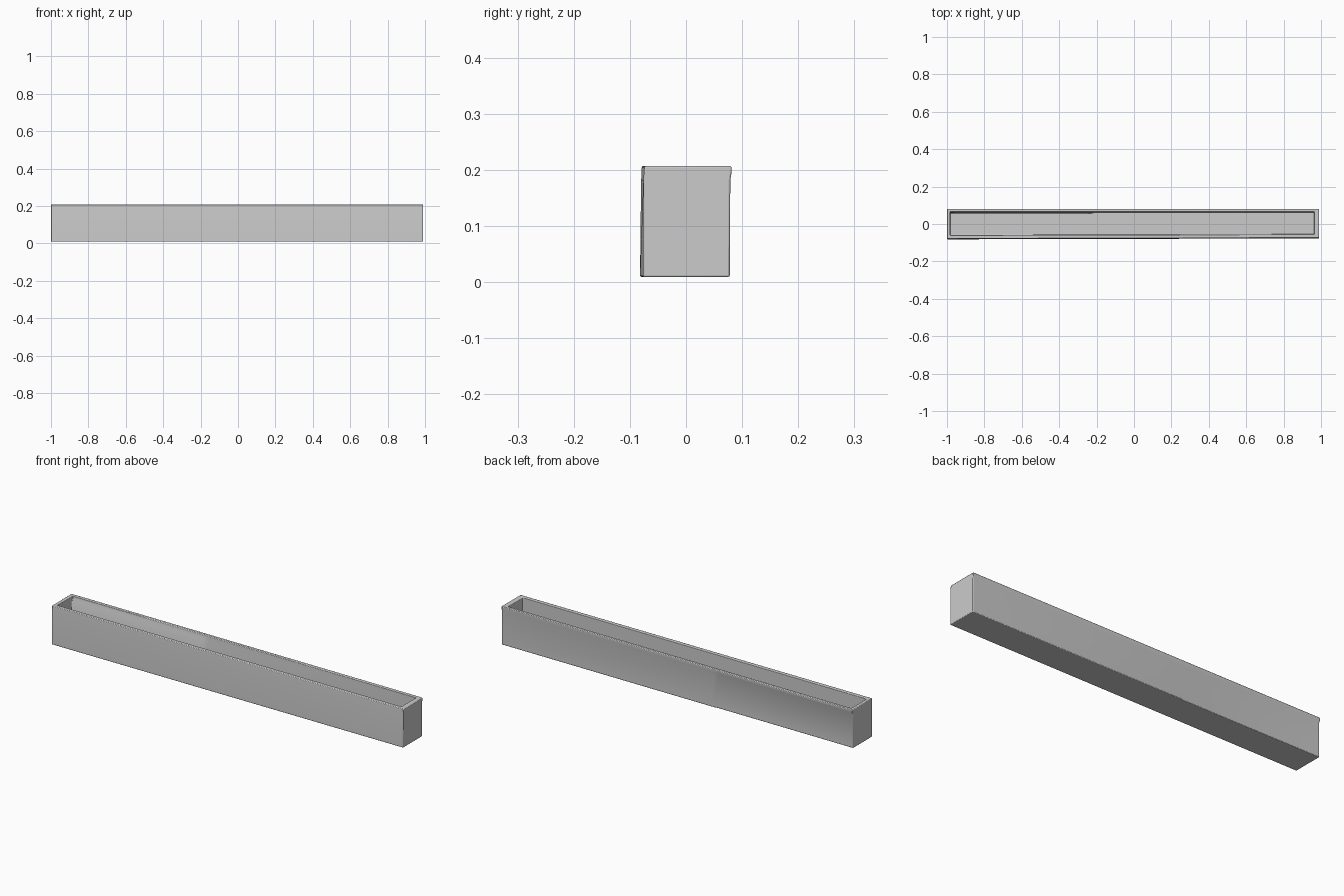
import bpy
import bmesh

if "Cube" in bpy.data.objects:
    bpy.data.objects.remove(bpy.data.objects["Cube"])


def add_ring(bm, x0, x1, front0, front1, back, z, dent=0.0):
    """One rectangular loop; dent pushes the left part of the back wall inward."""
    pts = [(x0, front0), (x1, front1), (x1, back), (-0.21, back),
           (-0.24, back - dent), (x0, back - dent)]
    return [bm.verts.new((x, y, z)) for x, y in pts]


bm = bmesh.new()

# Outer wall, rim, inner wall and floor as successive loops
outer = (-1.0, 0.99)
inner = (-0.983, 0.965)
rings = [
    add_ring(bm, *outer, -0.082, -0.077, 0.078, 0.009, 0.003),
    add_ring(bm, *outer, -0.080, -0.076, 0.079, 0.182, 0.004),
    add_ring(bm, *outer, -0.079, -0.075, 0.081, 0.194),
    add_ring(bm, *outer, -0.079, -0.074, 0.081, 0.207),
    add_ring(bm, *inner, -0.060, -0.056, 0.065, 0.207),
    add_ring(bm, *inner, -0.060, -0.056, 0.065, 0.194),
    add_ring(bm, *inner, -0.060, -0.056, 0.065, 0.182, 0.006),
    add_ring(bm, *inner, -0.060, -0.056, 0.063, 0.028, 0.006),
]
for a, b in zip(rings, rings[1:]):
    for i in range(len(a)):
        j = (i + 1) % len(a)
        bm.faces.new((a[i], a[j], b[j], b[i]))
bm.faces.new(list(reversed(rings[0])))
bm.faces.new(rings[-1])
bmesh.ops.recalc_face_normals(bm, faces=bm.faces)

mesh = bpy.data.meshes.new("trough")
bm.to_mesh(mesh)
bm.free()
trough = bpy.data.objects.new("trough", mesh)
bpy.context.collection.objects.link(trough)

# Slightly softened edges
bevel = trough.modifiers.new("soft_edges", 'BEVEL')
bevel.width = 0.003
bevel.segments = 2
bevel.limit_method = 'ANGLE'
bevel.angle_limit = 0.9

bpy.context.view_layer.objects.active = trough
trough.select_set(True)
bpy.ops.object.shade_smooth_by_angle(angle=0.6)
